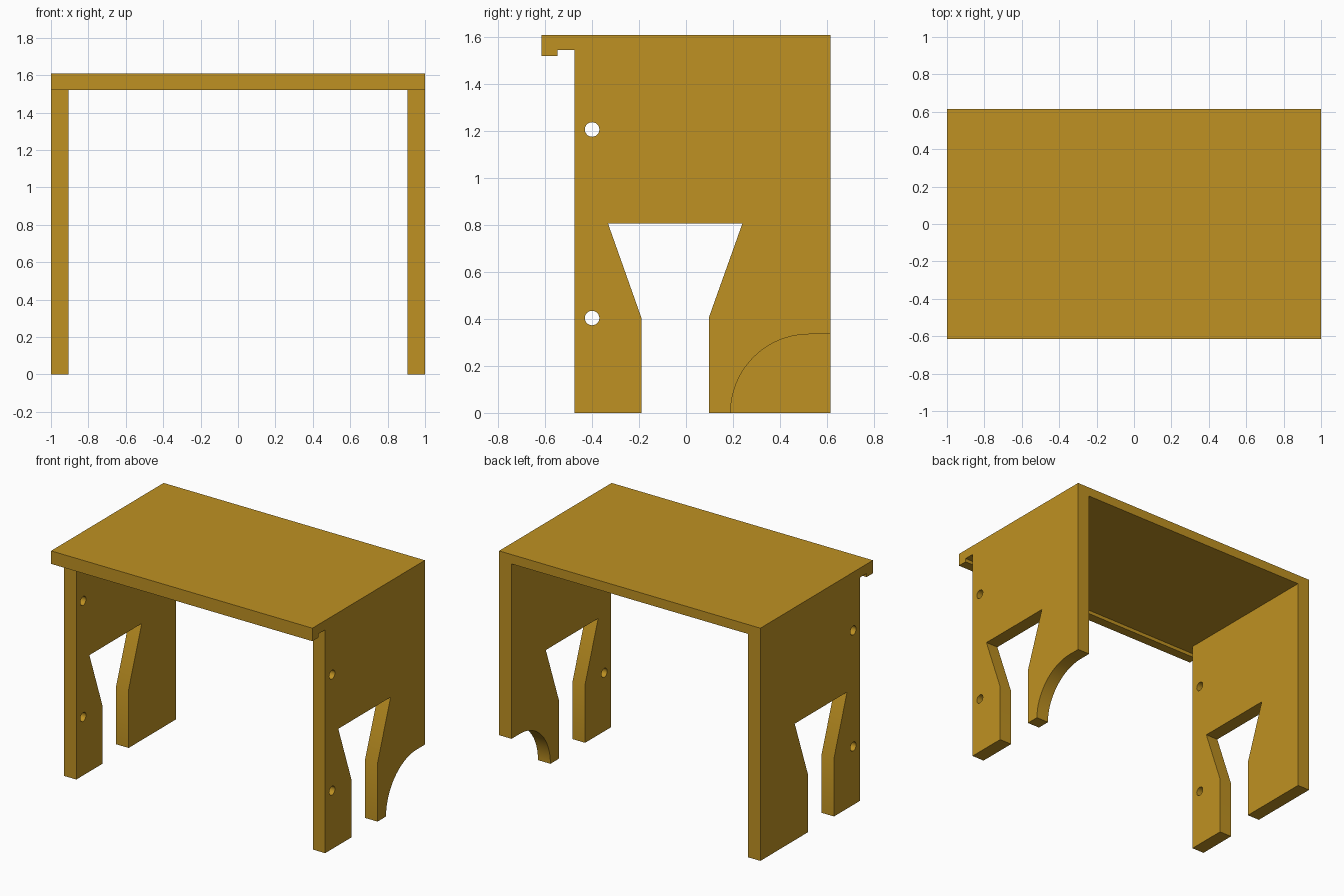
import bpy, bmesh, math
from mathutils import Matrix

if "Cube" in bpy.data.objects:
    bpy.data.objects.remove(bpy.data.objects["Cube"])

wood = bpy.data.materials.new("golden_wood")
wood.diffuse_color = (0.52, 0.285, 0.016, 1)
wood.use_nodes = True
wood.node_tree.nodes["Principled BSDF"].inputs["Base Color"].default_value = wood.diffuse_color

W, T = 1.0, 0.095            # half width, side panel thickness
Y0, YB, TOP = -0.475, 0.615, 1.61
UNDER = 1.545                # underside of the top board


def arc(cy, cz, r, a0, a1, n):
    return [(cy + r * math.cos(math.radians(a0 + (a1 - a0) * i / n)),
             cz + r * math.sin(math.radians(a0 + (a1 - a0) * i / n))) for i in range(n + 1)]


def extrude_profile(name, loops, x0, x1):
    """Fill (y, z) loops, inner loops being holes, and extrude along x."""
    cu = bpy.data.curves.new(name, 'CURVE')
    cu.dimensions, cu.fill_mode = '2D', 'BOTH'
    cu.extrude = (x1 - x0) / 2
    for pts in loops:
        sp = cu.splines.new('POLY')
        sp.points.add(len(pts) - 1)
        for p, (y, z) in zip(sp.points, pts):
            p.co = (y, z, 0, 1)
        sp.use_cyclic_u = True
    ob = bpy.data.objects.new(name, cu)
    bpy.context.collection.objects.link(ob)
    bpy.ops.object.select_all(action='DESELECT')
    ob.select_set(True)
    bpy.context.view_layer.objects.active = ob
    bpy.ops.object.convert(target='MESH')
    ob = bpy.context.object
    ob.name = name
    # profile plane becomes y-z, thickness runs along x
    ob.data.transform(Matrix(((0, 0, 1, (x0 + x1) / 2), (1, 0, 0, 0), (0, 1, 0, 0), (0, 0, 0, 1))))
    bm = bmesh.new()
    bm.from_mesh(ob.data)
    bmesh.ops.remove_doubles(bm, verts=bm.verts, dist=1e-5)
    bmesh.ops.recalc_face_normals(bm, faces=bm.faces)
    bm.to_mesh(ob.data)
    bm.free()
    ob.data.materials.clear()
    ob.data.materials.append(wood)
    return ob


# top board with the hooked front lip
stool = extrude_profile("top_board", [[(YB, UNDER), (YB, TOP), (-YB, TOP), (-YB, 1.52),
                                       (-0.547, 1.52), (-0.547, UNDER)]], -W, W)

# side panels: tapered leg opening, two bolt holes, rounded heel cut on the right one
opening = [(-0.19, 0), (-0.19, 0.405), (-0.332, 0.806), (0.24, 0.806), (0.097, 0.405), (0.097, 0)]
heel = arc(0.525, 0, 0.335, 180, 90, 32) + [(YB, 0.335)]
holes = [arc(-0.4, z, 0.031, 0, 345, 23) for z in (0.404, 1.207)]
panels = []
for name, x0, foot in (("left_panel", -W, [(YB, 0)]), ("right_panel", W - T, heel)):
    outline = [(Y0, UNDER), (Y0, 0)] + opening + foot + [(YB, UNDER)]
    panels.append(extrude_profile(name, [outline] + holes, x0, x0 + T))

# merge the panels into the board as one solid piece
bpy.context.view_layer.objects.active = stool
for p in panels:
    m = stool.modifiers.new("join", 'BOOLEAN')
    m.operation, m.solver, m.object = 'UNION', 'EXACT', p
    bpy.ops.object.modifier_apply(modifier=m.name)
    bpy.data.objects.remove(p)
stool.name = "stool_body"

bm = bmesh.new()
bm.from_mesh(stool.data)
bmesh.ops.remove_doubles(bm, verts=bm.verts, dist=1e-5)
bmesh.ops.triangulate(bm, faces=bm.faces)
bm.to_mesh(stool.data)
bm.free()
bpy.ops.object.select_all(action='DESELECT')
stool.select_set(True)
bpy.context.view_layer.objects.active = stool
bpy.ops.object.shade_smooth_by_angle(angle=math.radians(30))
